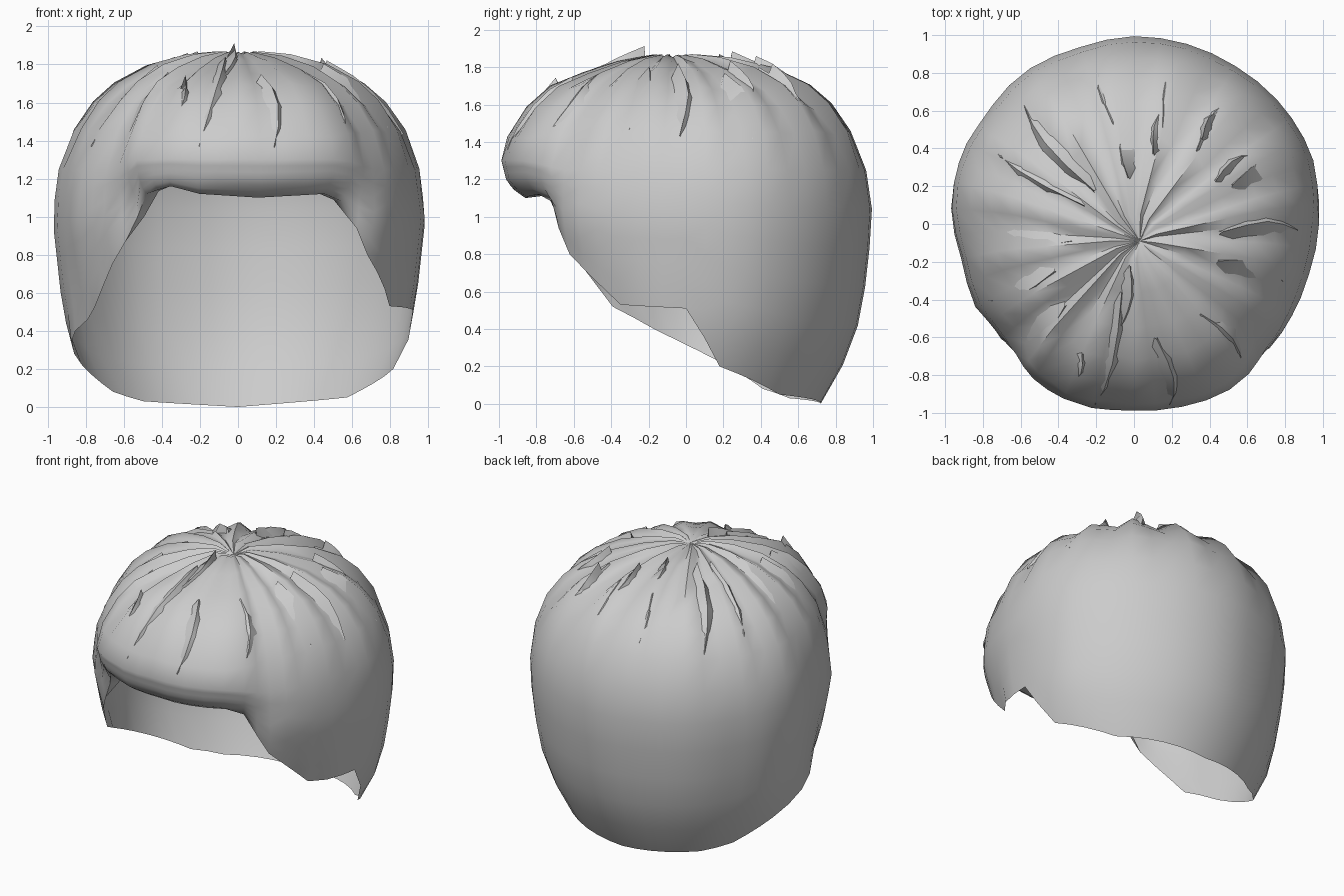
import bpy, math, random
from mathutils import Vector

if "Cube" in bpy.data.objects:
    bpy.data.objects.remove(bpy.data.objects["Cube"])

random.seed(4)

# Hairline: azimuth in degrees (0 = right, 90 = back, 270 = front) and height
EDGE = [(-52.6, 1.08), (-42.5, .80), (-23.7, .53), (0, .51), (12.4, .20), (41, .05),
        (90, 0), (132, .03), (148, .08), (167, .22), (207.5, .52), (227.5, .87),
        (237, 1.12), (248, 1.16), (257, 1.12), (277, 1.10), (300, 1.12), (307.4, 1.08)]
# Plan outline: azimuth and widest radius
PLAN = [(0, .98), (21, 1.02), (42, 1.01), (58, 1.0), (90, 1.0), (107, .985), (127, 1.0), (145, .98),
        (156, .995), (173, .985), (192, .935), (207, .955), (216, .935), (231, .96), (240, .99),
        (258, 1.0), (270, .985), (282, 1.0), (303, 1.015), (328, .98), (344, .965), (360, .98)]
# Radius by height for the sides/back and for the rolled fringe
SIDE = [(0, .72), (.05, .76), (.2, .835), (.35, .905), (.6, .955), (1.0, 1.0), (1.25, .965)]
FRINGE = [(.8, .87), (1.1, .87), (1.15, .94), (1.2, .975), (1.3, 1.0)]
# Crown profiles (radius, height) from the widest part up
CAP = [(.965, 1.25), (.885, 1.45), (.775, 1.59), (.66, 1.685), (.49, 1.775), (.29, 1.835), (.12, 1.86)]
CAP_F = [(1.0, 1.30), (.96, 1.42), (.85, 1.575), (.72, 1.685), (.53, 1.755), (.32, 1.82), (.12, 1.86)]
BODY = 6


def interp(table, v):
    if v <= table[0][0]:
        return table[0][1]
    for (a, p), (b, q) in zip(table, table[1:]):
        if v <= b:
            return p + (q - p) * (v - a) / (b - a)
    return table[-1][1]


def front_weight(az, start=50, fade=20):
    d = abs((az - 270 + 180) % 360 - 180)
    t = min(1, max(0, (start - d) / fade))
    return t * t * (3 - 2 * t)


def place(az, r, z):
    a = math.radians(az)
    f = min(1, max(0, (z - .1) / .4))
    r *= 1 + (interp(PLAN, az % 360) - 1) * f
    return Vector((r * math.cos(a), r * math.sin(a) - .08 * max(0, 1 - r / .7), z))


def crown(az, row):
    w = front_weight(az)
    i = min(int(row), len(CAP) - 2)
    f = row - i
    pt = []
    for k in (0, 1):
        s = CAP[i][k] * (1 - f) + CAP[i + 1][k] * f
        t = CAP_F[i][k] * (1 - f) + CAP_F[i + 1][k] * f
        pt.append(s * (1 - w) + t * w)
    return pt


def make(name, verts, faces, angle):
    me = bpy.data.meshes.new(name)
    me.from_pydata(verts, [], faces)
    ob = bpy.data.objects.new(name, me)
    bpy.context.collection.objects.link(ob)
    bpy.ops.object.select_all(action='DESELECT')
    ob.select_set(True)
    bpy.context.view_layer.objects.active = ob
    bpy.ops.object.mode_set(mode='EDIT')
    bpy.ops.mesh.select_all(action='SELECT')
    bpy.ops.mesh.remove_doubles(threshold=.002)
    bpy.ops.object.mode_set(mode='OBJECT')
    bpy.ops.object.shade_smooth_by_angle(angle=math.radians(angle))


# Columns through every hairline point, with extra ones between
columns = []
for (a, p), (b, q) in zip(EDGE, EDGE[1:]):
    n = max(1, math.ceil((b - a) / 9))
    columns += [(a + (b - a) * k / n, p + (q - p) * k / n) for k in range(n)]

# Main hair shell: curled-under fringe, sides, combed crown with stepped folds
verts, faces = [], []
rows = BODY + len(CAP) + 1
for i, (az, ze) in enumerate(columns):
    w, roll = front_weight(az), front_weight(az, 42, 8)
    r0, z0 = crown(az, 0)
    ridge = (.024, .0, -.022)[i % 3] * random.uniform(.6, 1.3)
    tuck = .05 if math.sin(math.radians(az)) < -.3 else 0
    for k in range(BODY):
        z = ze + (z0 - ze) * k / BODY
        r = interp(SIDE, z) * (1 - w) + interp(FRINGE, z) * w
        r *= 1 - tuck * (1 - w) * (1 - k / BODY) ** 2
        if k == 0:
            verts.append(place(az, r - .12 * roll, z + .015 * roll))
        verts.append(place(az, r, z))
    for k in range(len(CAP)):
        r, z = crown(az, k)
        amp = ridge * (.1, .5, .9, 1.1, 1.1, .8, .4)[k]
        verts.append(place(az, r + amp * r, z + amp * .8))
for i in range(len(columns)):
    a, b = i * rows, (i + 1) % len(columns) * rows
    faces += [(a + k, b + k, b + k + 1, a + k + 1) for k in range(rows - 1)]
    faces.append((a + rows - 1, b + rows - 1, len(columns) * rows))
verts.append(Vector((.03, -.09, 1.84)))
make("hair_shell", verts, faces, 60)


# Raised locks: tent-shaped ridges sunk in the shell at both sides
def lock(name, az, low, high, width, lift):
    v, n = [], 5
    for k in range(n):
        t = k / (n - 1)
        r, z = crown(az, low + (high - low) * t)
        half = width * (.15 + math.sin(math.pi * t)) / max(r, .3) * .5
        up = lift * t
        v += [place(az - half, r * .97, z - .03),
              place(az + half * .5, r * (1 + up * .4), z + up),
              place(az + half, r * .97, z - .03)]
    f = [(3 * k + j, 3 * k + j + 1, 3 * k + j + 4, 3 * k + j + 3)
         for k in range(n - 1) for j in (0, 1)]
    make(name, v, f, 60)


for i in range(14):
    lock(f"hair_lock_{i + 1}", i * 26 + random.uniform(-6, 6), random.uniform(.5, 1.3),
         random.uniform(3.3, 5), random.uniform(8, 12), random.uniform(.02, .04))

# Stray tufts standing up at the back of the crown and above the fringe
for i, (az, lo, hi, up) in enumerate([(52, 2.2, 3.5, .09), (75, 3, 4.4, .06), (95, 3.5, 5, .05),
                                      (30, 2.6, 4, .06), (248, 1.4, 2.9, .07), (262, 4, 5.8, .06)]):
    lock(f"stray_tuft_{i + 1}", az, lo, hi, 7, up)
